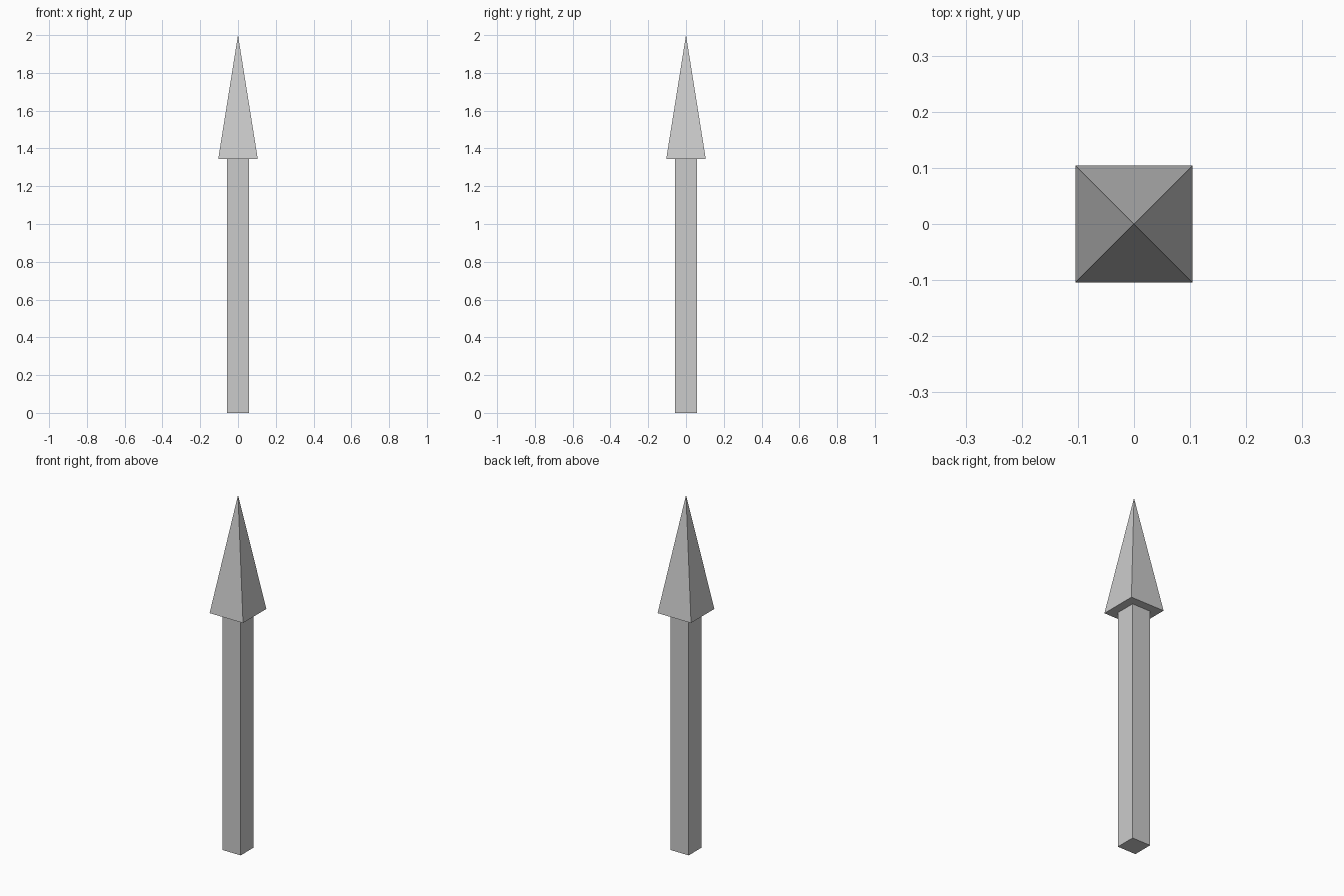
import bpy, math

if "Cube" in bpy.data.objects:
    bpy.data.objects.remove(bpy.data.objects["Cube"])

SHAFT_HALF = 0.057
HEAD_HALF = 0.1045
HEAD_BASE = 1.345
TOP = 2.0


def square_prism(name, half_bottom, half_top, z0, z1):
    """Four-sided prism or pyramid with sides facing the x and y axes."""
    r = math.sqrt(2)
    bpy.ops.mesh.primitive_cone_add(
        vertices=4, radius1=half_bottom * r, radius2=half_top * r,
        depth=z1 - z0, location=(0, 0, (z0 + z1) / 2),
        rotation=(0, 0, math.pi / 4))
    obj = bpy.context.object
    obj.name = name
    bpy.ops.object.transform_apply(location=True, rotation=True, scale=True)
    return obj


# Straight square shaft
square_prism("shaft", SHAFT_HALF, SHAFT_HALF, 0, HEAD_BASE)

# Pyramid point with an overhanging flat base
square_prism("pointed_head", HEAD_HALF, 0, HEAD_BASE, TOP)
